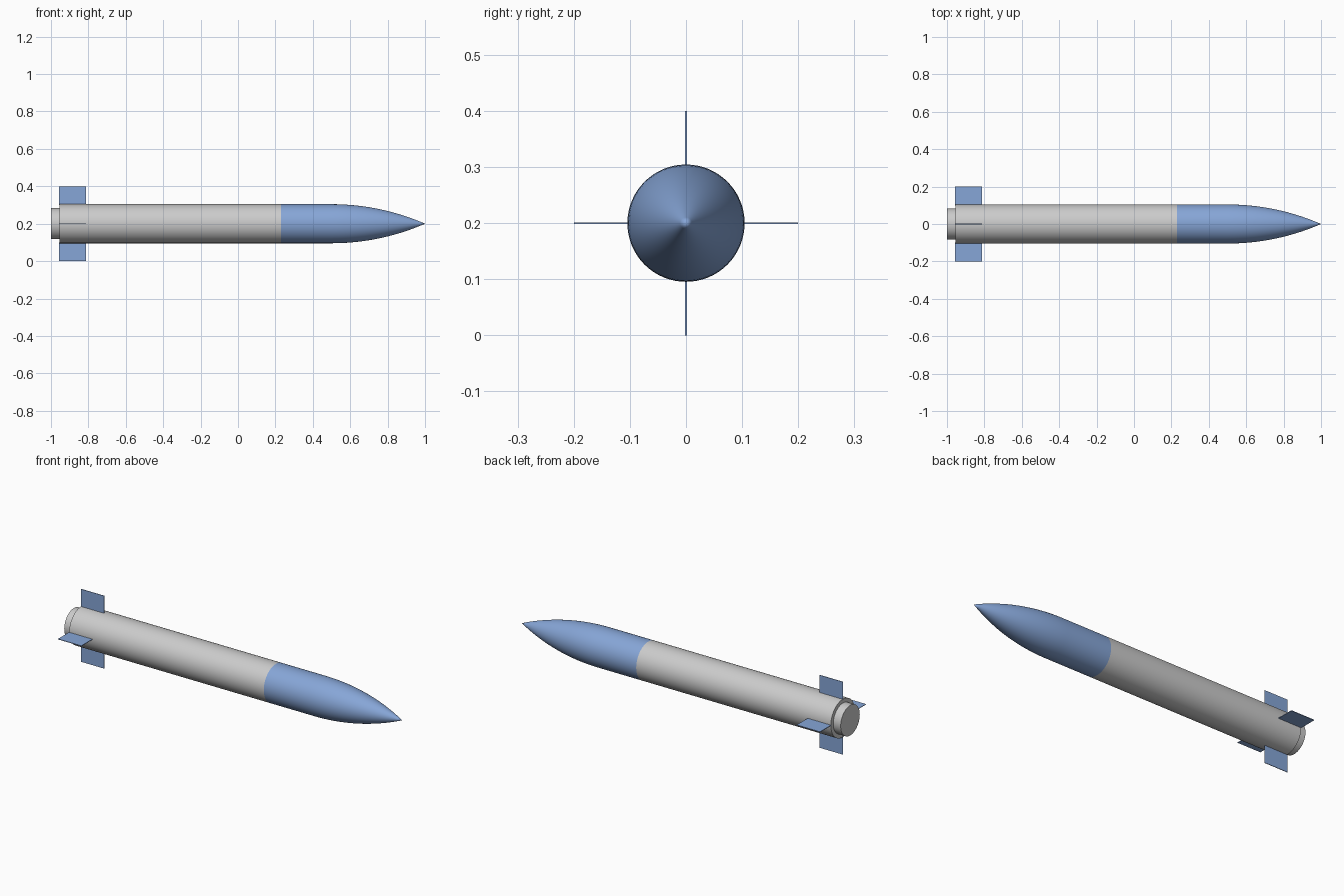
import bpy, bmesh, math
from mathutils import Matrix

if "Cube" in bpy.data.objects:
    bpy.data.objects.remove(bpy.data.objects["Cube"])

AXIS_Z = 0.2      # height of the centre line
R = 0.1045        # body radius
SEGS = 64

blue = bpy.data.materials.new("blue")
blue.diffuse_color = (0.24, 0.38, 0.68, 1)
blue.use_nodes = True
blue.node_tree.nodes["Principled BSDF"].inputs["Base Color"].default_value = blue.diffuse_color


def finish(name, bm, mat=None):
    bmesh.ops.recalc_face_normals(bm, faces=bm.faces)
    mesh = bpy.data.meshes.new(name)
    bm.to_mesh(mesh)
    bm.free()
    ob = bpy.data.objects.new(name, mesh)
    bpy.context.collection.objects.link(ob)
    ob.location.z = AXIS_Z
    if mat:
        mesh.materials.append(mat)
    return ob


def lathe(name, profile, mat=None):
    """Spin an (x, radius) profile around the x axis."""
    bm = bmesh.new()
    verts = [bm.verts.new((x, 0, r)) for x, r in profile]
    edges = [bm.edges.new(p) for p in zip(verts, verts[1:])]
    bmesh.ops.spin(bm, geom=verts + edges, cent=(0, 0, 0), axis=(1, 0, 0),
                   angle=math.tau, steps=SEGS)
    bmesh.ops.remove_doubles(bm, verts=bm.verts, dist=1e-5)
    ob = finish(name, bm, mat)
    bpy.ops.object.select_all(action='DESELECT')
    ob.select_set(True)
    bpy.context.view_layer.objects.active = ob
    bpy.ops.object.shade_smooth_by_angle(angle=math.radians(30))
    return ob


# body tube with closed rear face
lathe("body_tube", [(-0.955, 0), (-0.955, R), (0.23, R)])

# short exhaust stub
lathe("exhaust_stub", [(-1, 0), (-1, 0.083), (-0.955, 0.083)])

# nose: straight collar, then a tangent ogive to the tip
START, LENGTH, STEPS = 0.5, 0.5, 20
rho = (R * R + LENGTH * LENGTH) / (2 * R)
nose = [(0.23, R)]
for i in range(STEPS + 1):
    d = LENGTH * i / STEPS
    nose.append((START + d, max(0, math.sqrt(rho * rho - d * d) + R - rho)))
lathe("nose_cone", nose, blue)

# four thin rectangular tail fins
for i, side in enumerate(("top", "left", "bottom", "right")):
    bm = bmesh.new()
    bmesh.ops.create_cube(bm, size=1)
    bmesh.ops.scale(bm, vec=(0.142, 0.003, 0.1), verts=bm.verts)
    bmesh.ops.translate(bm, vec=(-0.885, 0, 0.15), verts=bm.verts)
    bmesh.ops.rotate(bm, verts=bm.verts, cent=(0, 0, 0),
                     matrix=Matrix.Rotation(i * math.pi / 2, 3, 'X'))
    finish("tail_fin_" + side, bm, blue)
